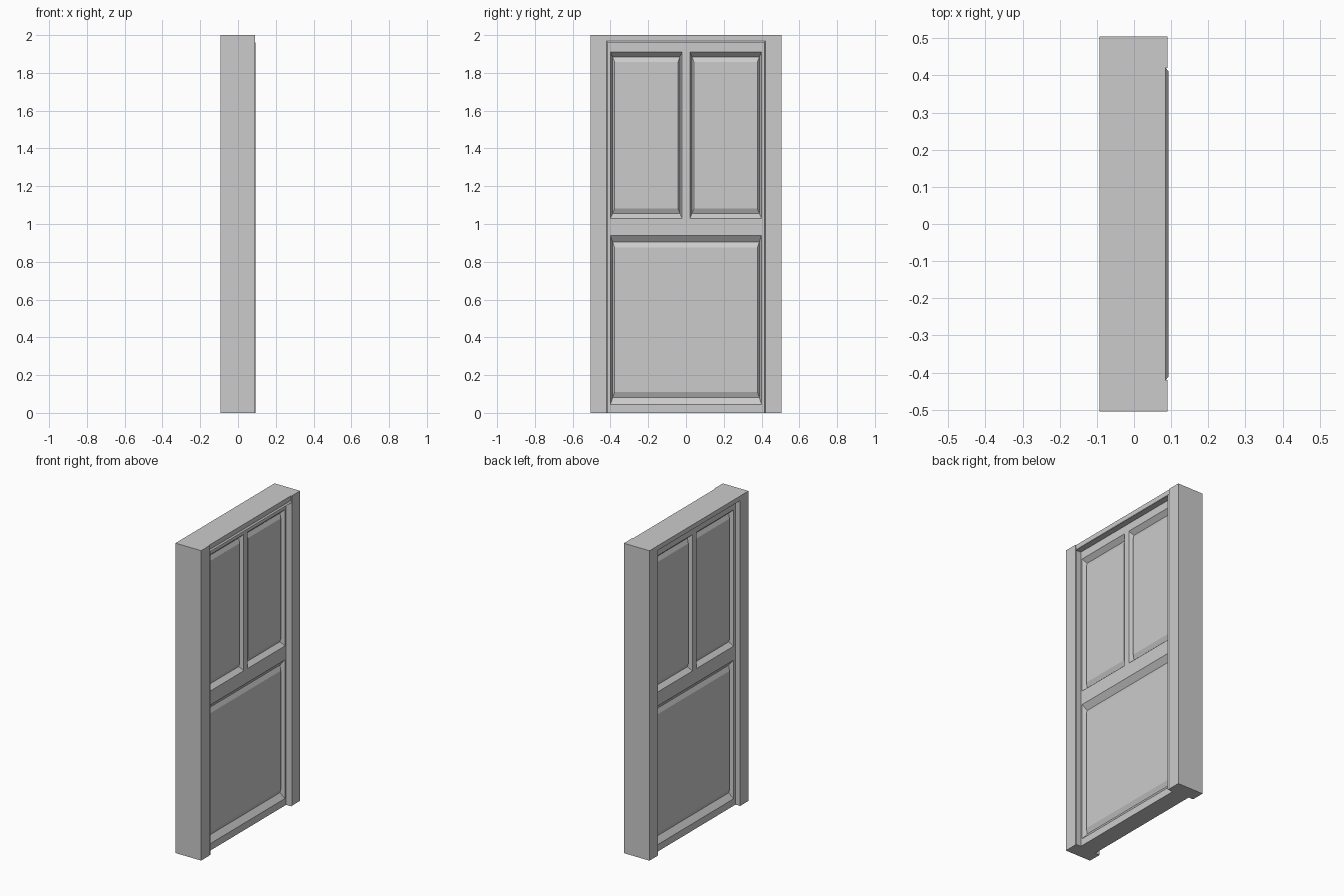
import bpy, bmesh

if "Cube" in bpy.data.objects:
    bpy.data.objects.remove(bpy.data.objects["Cube"])

FRONT, BACK = 0.055, -0.06      # door leaf faces along x


def make_object(name, bm):
    bmesh.ops.recalc_face_normals(bm, faces=bm.faces)
    mesh = bpy.data.meshes.new(name)
    bm.to_mesh(mesh)
    bm.free()
    obj = bpy.data.objects.new(name, mesh)
    bpy.context.collection.objects.link(obj)
    return obj


def box(name, x, y, z):
    bm = bmesh.new()
    bmesh.ops.create_cube(bm, size=1)
    for v in bm.verts:
        for i, (a, b) in enumerate((x, y, z)):
            v.co[i] = a if v.co[i] < 0 else b
    return make_object(name, bm)


def raised_panel(name, y, z, groove, field):
    """Panel with a sloped groove around a raised field, on both sides."""
    bm = bmesh.new()
    outer = []
    for face, inward in ((FRONT, -1), (BACK, 1)):
        rings = []
        for dy, dz, depth in ((0, 0, 0), (*groove, 0.027), (*field, 0.014)):
            x = face + inward * depth
            rings.append([bm.verts.new((x, py, pz)) for py, pz in (
                (y[0] + dy, z[0] + dz), (y[1] - dy, z[0] + dz),
                (y[1] - dy, z[1] - dz), (y[0] + dy, z[1] - dz))])
        for a, b in zip(rings, rings[1:]):
            for i in range(4):
                j = (i + 1) % 4
                bm.faces.new((a[i], a[j], b[j], b[i]))
        bm.faces.new(rings[-1])
        outer.append(rings[0])
    for i in range(4):
        j = (i + 1) % 4
        bm.faces.new((outer[0][i], outer[0][j], outer[1][j], outer[1][i]))
    return make_object(name, bm)


# Outer frame: two jambs and the header
for side, s in (("left", -1), ("right", 1)):
    box(f"{side}_jamb", (-0.0925, 0.09), sorted((s * 0.42, s * 0.505)), (0, 2))
box("header", (-0.0925, 0.085), (-0.42, 0.42), (1.97, 2))

# Thin lining around the opening, with a sloped front edge
bm = bmesh.new()
outer = [(-0.42, 0), (-0.42, 1.97), (0.42, 1.97), (0.42, 0)]
inner = [(-0.412, 0), (-0.412, 1.96), (0.412, 1.96), (0.412, 0)]
loops = [[bm.verts.new((x, *p)) for p in path] for x, path in (
    (BACK, outer), (0.085, outer), (0.0925, inner), (BACK, inner))]
for k in range(4):
    a, b = loops[k], loops[(k + 1) % 4]
    for i in range(3):
        bm.faces.new((a[i], a[i + 1], b[i + 1], b[i]))
for end in (0, 3):
    bm.faces.new([loop[end] for loop in loops])
make_object("opening_lining", bm)

# Door leaf: stiles, rails and mullion
depth = (BACK, FRONT)
for side, s in (("left", -1), ("right", 1)):
    box(f"{side}_stile", depth, sorted((s * 0.40, s * 0.412)), (0, 1.96))
for name, z in (("bottom_rail", (0, 0.045)), ("middle_rail", (0.94, 1.03)),
                ("top_rail", (1.91, 1.96))):
    box(name, depth, (-0.40, 0.40), z)
box("mullion", depth, (-0.02, 0.02), (1.03, 1.91))

# Raised panels
raised_panel("lower_panel", (-0.40, 0.40), (0.045, 0.94), (0.012, 0.036), (0.022, 0.065))
for side, y in (("left", (-0.40, -0.02)), ("right", (0.02, 0.40))):
    raised_panel(f"upper_{side}_panel", y, (1.03, 1.91), (0.012, 0.025), (0.022, 0.052))
